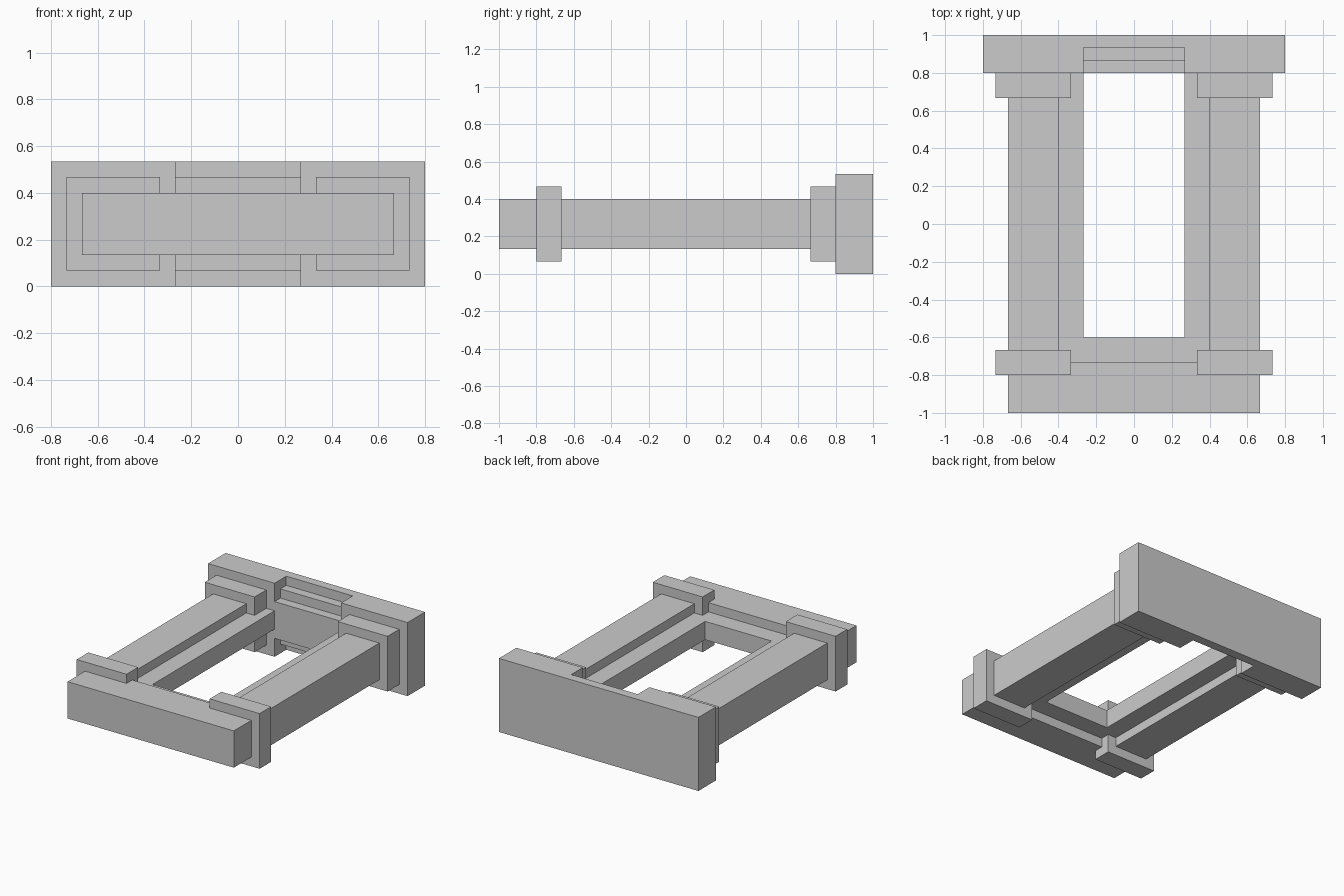
import bpy, bmesh
from mathutils import Vector

if "Cube" in bpy.data.objects:
    bpy.data.objects.remove(bpy.data.objects["Cube"])

U = 1 / 15          # the model sits on a grid of 1/15 unit
MID = 4 * U         # height of the horizontal symmetry plane


def prism(name, profile, axis, lo, hi):
    """Extrude a closed 2D profile along 'z' (xy profile) or 'x' (yz profile); sizes in grid units."""
    def place(a, b, t):
        return Vector((a, b, t) if axis == 'z' else (t, a, b)) * U
    bm = bmesh.new()
    face = bm.faces.new([bm.verts.new(place(a, b, lo)) for a, b in profile])
    ext = bmesh.ops.extrude_face_region(bm, geom=[face])
    verts = [g for g in ext['geom'] if isinstance(g, bmesh.types.BMVert)]
    bmesh.ops.translate(bm, verts=verts, vec=place(0, 0, hi - lo))
    bmesh.ops.recalc_face_normals(bm, faces=bm.faces)
    mesh = bpy.data.meshes.new(name)
    bm.to_mesh(mesh)
    bm.free()
    obj = bpy.data.objects.new(name, mesh)
    bpy.context.collection.objects.link(obj)
    return obj


def rect(x0, x1, y0, y1):
    return [(x0, y0), (x1, y0), (x1, y1), (x0, y1)]


def u_shape(xo, yo, xi, yi, y_end):
    """U outline open towards +y: outer half width/front, inner half width/front."""
    return [(-xo, y_end), (-xo, yo), (xo, yo), (xo, y_end),
            (xi, y_end), (xi, yi), (-xi, yi), (-xi, y_end)]


# Thick outer U frame: two side beams and the front bar
prism("outer_frame", u_shape(10, -15, 6, -11, 12), 'z', 2, 6)

# Thinner inner lip running round the opening
prism("inner_lip", u_shape(6, -11, 4, -9, 12), 'z', 3, 5)

# Collars around each beam, front and back
for side, s in (("left", -1), ("right", 1)):
    for end, y0 in (("front", -12), ("back", 10)):
        x0, x1 = sorted((5 * s, 11 * s))
        prism(f"{side}_{end}_collar", rect(x0, x1, y0, y0 + 2), 'z', 1, 7)

# Back plate with stepped notches cut in the middle of its top and bottom
plate = prism("back_plate", rect(-12, 12, 12, 15), 'z', 0, 8)
for label, sgn in (("upper", 1), ("lower", -1)):
    steps = [(11, 2), (13, 2), (13, 3), (14, 3), (14, 5), (11, 5)]
    cutter = prism(f"{label}_notch_cutter", [(y, 4 + sgn * h) for y, h in steps], 'x', -4, 4)
    mod = plate.modifiers.new(f"{label}_notch", 'BOOLEAN')
    mod.operation = 'DIFFERENCE'
    mod.solver = 'EXACT'
    mod.object = cutter
    bpy.context.view_layer.objects.active = plate
    bpy.ops.object.modifier_apply(modifier=mod.name)
    bpy.data.objects.remove(cutter)
